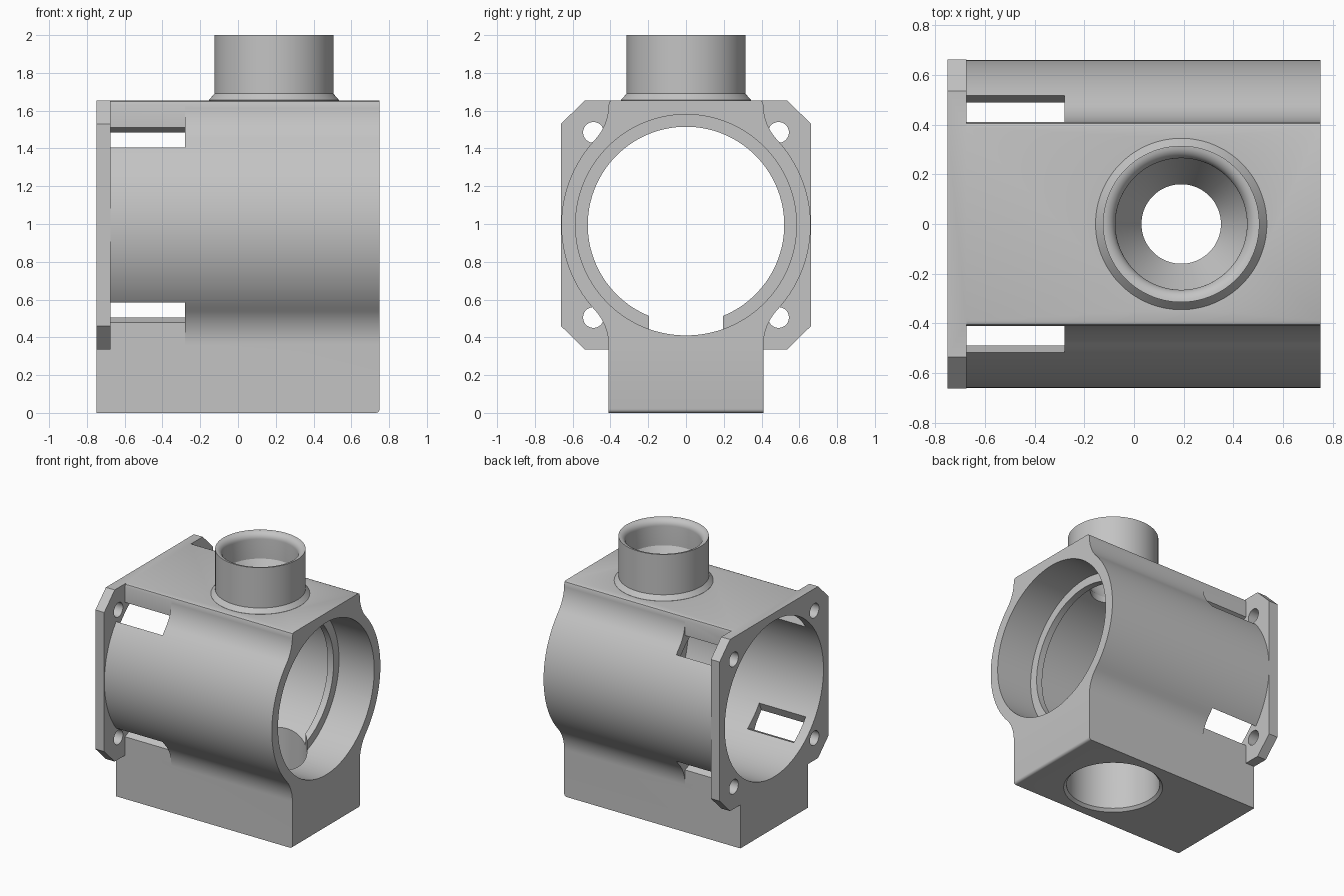
import bpy, bmesh
from math import sin, cos, pi, radians

if "Cube" in bpy.data.objects:
    bpy.data.objects.remove(bpy.data.objects["Cube"], do_unlink=True)

AXIS_Z = 0.995     # height of the main bore axis
R = 0.66           # outer radius of the barrel
WALL = 0.41        # half width of the block
PORT_X = 0.19      # vertical port position

grey = bpy.data.materials.new("light_grey")
grey.use_nodes = True
grey.diffuse_color = (0.55, 0.55, 0.55, 1)
grey.node_tree.nodes["Principled BSDF"].inputs["Base Color"].default_value = (0.55, 0.55, 0.55, 1)


def finish(bm, name):
    bmesh.ops.recalc_face_normals(bm, faces=bm.faces)
    mesh = bpy.data.meshes.new(name)
    bm.to_mesh(mesh)
    bm.free()
    mesh.materials.append(grey)
    ob = bpy.data.objects.new(name, mesh)
    bpy.context.collection.objects.link(ob)
    return ob


def prism(name, points, x0, x1, round_end=False):
    """Extrude a (y, z) outline, measured from the bore axis, along x."""
    bm = bmesh.new()
    face = bm.faces.new([bm.verts.new((x0, y, z + AXIS_Z)) for y, z in points])
    ext = bmesh.ops.extrude_face_region(bm, geom=[face])
    moved = [v for v in ext["geom"] if isinstance(v, bmesh.types.BMVert)]
    bmesh.ops.translate(bm, verts=moved, vec=(x1 - x0, 0, 0))
    if round_end:
        edge = [e for e in bm.edges
                if all(v.co.z < 0.001 and v.co.x > x1 - 0.001 for v in e.verts)]
        bmesh.ops.bevel(bm, geom=edge, offset=0.02, segments=4, profile=0.5, affect='EDGES')
    return finish(bm, name)


def lathe(name, profile, place, n=96):
    """Revolve (radius, height) points; place maps ring coordinates to space."""
    bm = bmesh.new()
    rings = []
    for r, h in profile:
        rings.append([bm.verts.new(place(r * cos(2 * pi * (i + 0.5) / n),
                                         r * sin(2 * pi * (i + 0.5) / n), h)) for i in range(n)])
    for a, b in zip(rings, rings[1:]):
        for i in range(n):
            j = (i + 1) % n
            bm.faces.new((a[i], a[j], b[j], b[i]))
    bm.faces.new(rings[0])
    bm.faces.new(rings[-1])
    return finish(bm, name)


def along_x(a, b, h):
    return (h, a, b + AXIS_Z)


def along_port(a, b, h):
    return (a + PORT_X, b, h)


def combine(target, tool, operation):
    mod = target.modifiers.new("combine", 'BOOLEAN')
    mod.operation = operation
    mod.solver = 'EXACT'
    mod.object = tool
    bpy.ops.object.select_all(action='DESELECT')
    bpy.context.view_layer.objects.active = target
    target.select_set(True)
    bpy.ops.object.modifier_apply(modifier=mod.name)
    bpy.data.objects.remove(tool, do_unlink=True)


def arc(cy, cz, r, a0, a1, n):
    return [(cy + r * cos(radians(a0 + (a1 - a0) * i / n)),
             cz + r * sin(radians(a0 + (a1 - a0) * i / n))) for i in range(n + 1)]


# Housing: block and barrel blended by concave fillets
fillet = arc(0.68, 0.635, 0.27, 180, 223, 12)
half = [(0.39, R), (0.404, 0.654)] + fillet
half += arc(0, 0, R, 43, -43, 40)[1:-1]
half += [(y, -z) for y, z in reversed(fillet)] + [(WALL, -AXIS_Z)]
outline = half + [(-y, z) for y, z in reversed(half)]
housing = prism("housing", outline, -0.75, 0.75, round_end=True)

# Clearance pockets behind the flange, opening into the bore
pocket = [(WALL, 0.72), (WALL, 0.517), (0.346, 0.49), (0.33, 0.33),
          (0.49, 0.346), (0.517, WALL), (0.72, WALL), (0.72, 0.72)]
for sy in (1, -1):
    for sz in (1, -1):
        cutter = prism("pocket_cutter", [(sy * y, sz * z) for y, z in pocket], -0.675, -0.28)
        combine(housing, cutter, 'DIFFERENCE')

# Octagonal mounting flange
E, C = 0.662, 0.535
flange = prism("flange", [(C, R), (E, C), (E, -C), (C, -R),
                          (-C, -R), (-E, -C), (-E, C), (-C, R)], -0.75, -0.675)
combine(housing, flange, 'UNION')

# Port tube with a flared foot
tube = lathe("port_tube", [(0.345, 1.62), (0.345, 1.656), (0.315, 1.69), (0.315, 2.0)], along_port)
combine(housing, tube, 'UNION')

# Main bore with a stop rib
bore = lathe("bore_cutter", [(0.60, -0.85), (0.60, 0.40), (0.52, 0.40),
                             (0.52, 0.45), (0.585, 0.45), (0.585, 0.85)], along_x)
combine(housing, bore, 'DIFFERENCE')

# Funnel inside the port, with a rounded lip
lip = arc(0.315, 1.95, 0.05, 94, 180, 8)
funnel = lathe("funnel_cutter", [(lip[0][0], 2.05)] + lip +
               [(0.265, 1.80), (0.16, 1.62), (0.16, 1.3)], along_port)
combine(housing, funnel, 'DIFFERENCE')

# Chamfered opening in the base
base_hole = lathe("base_cutter", [(0.365, -0.02), (0.325, 0.02), (0.325, 0.6)], along_port)
combine(housing, base_hole, 'DIFFERENCE')

# Bolt holes in the flange corners
for sy in (1, -1):
    for sz in (1, -1):
        hole = lathe("bolt_cutter", [(0.055, -0.8), (0.055, -0.6)],
                     lambda a, b, h: (h, a + sy * 0.49, b + AXIS_Z + sz * 0.49), 32)
        combine(housing, hole, 'DIFFERENCE')

bpy.context.view_layer.objects.active = housing
housing.select_set(True)
bpy.ops.object.shade_smooth_by_angle(angle=radians(25))
